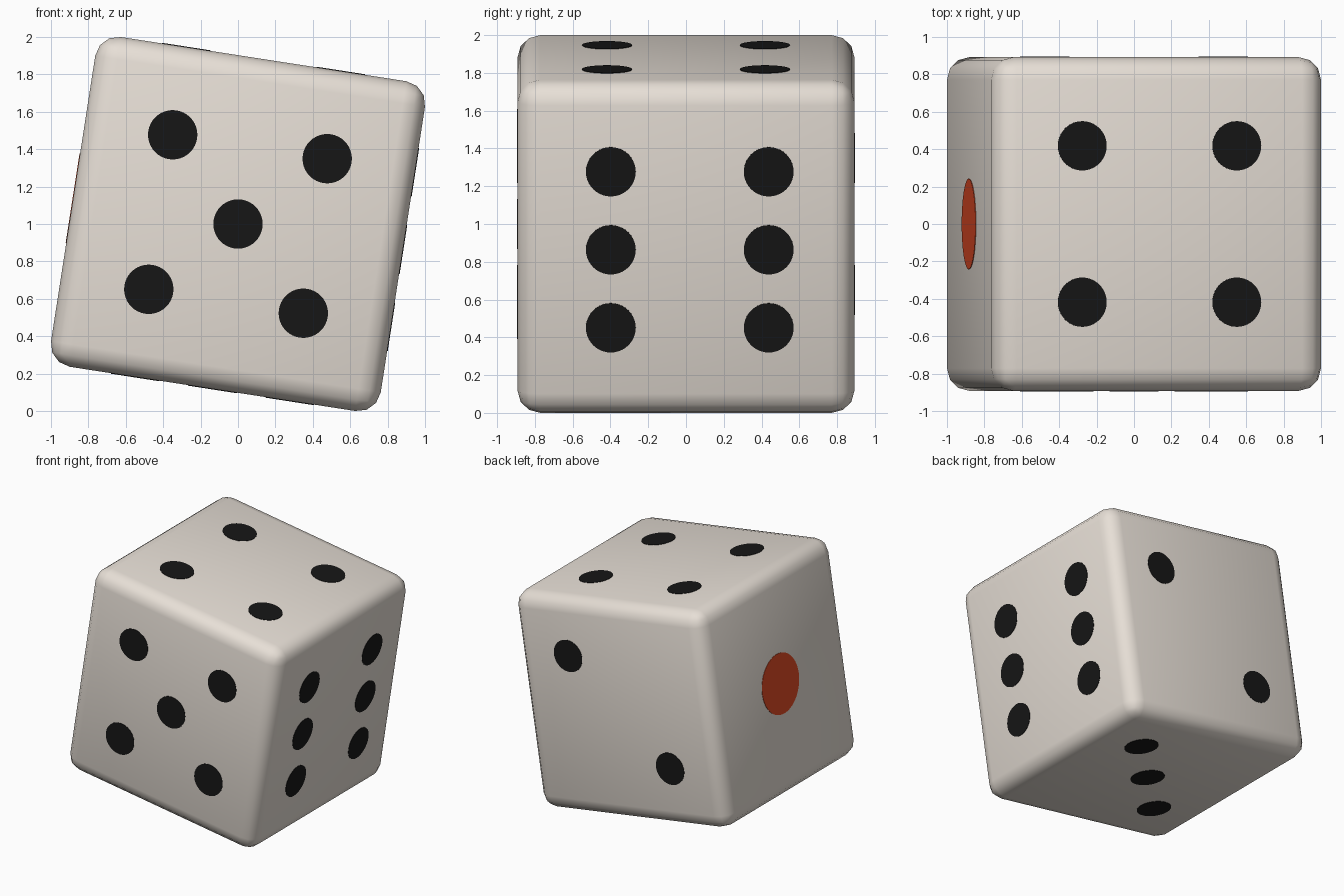
import bpy, math
from mathutils import Matrix, Vector

if "Cube" in bpy.data.objects:
    bpy.data.objects.remove(bpy.data.objects["Cube"])

H, BEVEL, A = 0.892, 0.12, 0.418      # half side, edge radius, pip spacing
TILT = Matrix.Translation((0, 0, 1)) @ Matrix.Rotation(math.radians(8.8), 4, 'Y')


def material(name, rgb):
    m = bpy.data.materials.new(name)
    m.diffuse_color = (*rgb, 1)
    m.use_nodes = True
    m.node_tree.nodes["Principled BSDF"].inputs["Base Color"].default_value = m.diffuse_color
    return m


ivory = material("ivory", (0.80, 0.74, 0.675))
black = material("black", (0.008, 0.008, 0.008))
red = material("red", (0.75, 0.07, 0.018))

# Rounded die body, tilted about the y axis
bpy.ops.mesh.primitive_cube_add(size=2 * H)
body = bpy.context.object
body.name = "die_body"
body.data.materials.append(ivory)
bev = body.modifiers.new("round_edges", 'BEVEL')
bev.width, bev.segments, bev.limit_method = BEVEL, 3, 'NONE'
bpy.ops.object.modifier_apply(modifier=bev.name)
bpy.ops.object.shade_smooth()
body.matrix_world = TILT


def pip(face, normal, u, v, radius=0.132, mat=black):
    """Thin painted disc; u and v are the in-plane local coordinates."""
    n = Vector(normal)
    axis = [abs(c) for c in normal].index(1)
    pos = [u, v]
    pos.insert(axis, 0)
    bpy.ops.mesh.primitive_cylinder_add(vertices=40, radius=radius, depth=0.006)
    o = bpy.context.object
    o.name = face + "_pip"
    o.data.materials.append(mat)
    turn = n.to_track_quat('Z', 'Y').to_matrix().to_4x4()
    o.matrix_world = TILT @ Matrix.Translation(Vector(pos) + n * H) @ turn


corners = [(-A, -A), (-A, A), (A, -A), (A, A)]
# Pip layouts per face
faces = {
    "front": ((0, -1, 0), corners + [(0, 0)]),
    "top": ((0, 0, 1), corners),
    "right": ((1, 0, 0), [(y + 0.02, z) for y in (-A, A) for z in (-A, 0, A)]),
    "back": ((0, 1, 0), [(-A, -A), (A, A)]),
    "bottom": ((0, 0, -1), [(-A, -A), (0, 0), (A, A)]),
}
for face, (normal, spots) in faces.items():
    for u, v in spots:
        pip(face, normal, u, v)

# Large red single pip
pip("left", (-1, 0, 0), 0, 0, 0.242, red)
